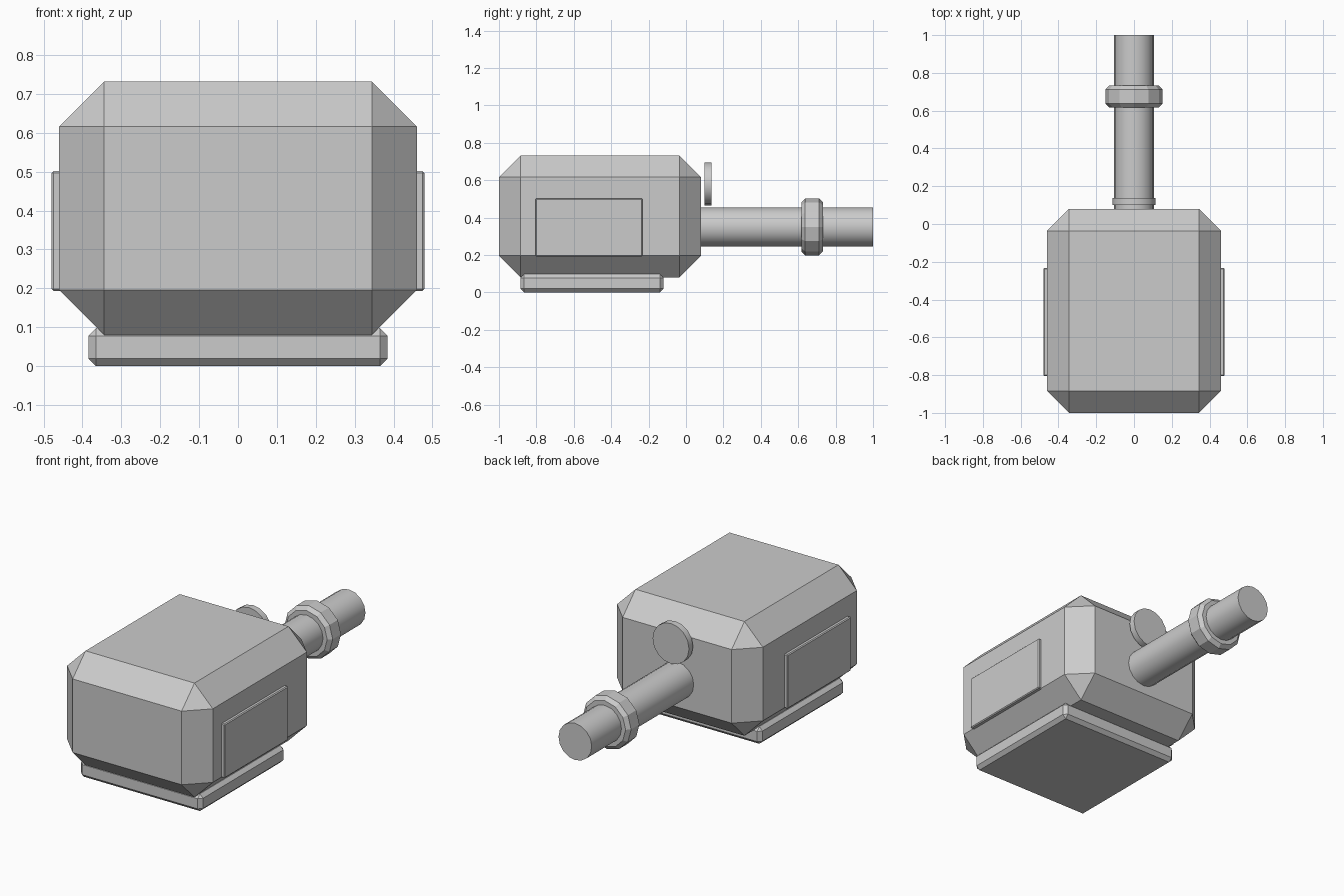
import bpy, bmesh, math
from mathutils import Matrix

if "Cube" in bpy.data.objects:
    bpy.data.objects.remove(bpy.data.objects["Cube"])

grey = bpy.data.materials.new("plain_grey")
grey.diffuse_color = (0.6, 0.6, 0.6, 1)
grey.use_nodes = True
grey.node_tree.nodes["Principled BSDF"].inputs["Base Color"].default_value = grey.diffuse_color


def finish(name, bm, bevel=0.0, bevel_angle=40):
    """Chamfer the sharp edges, then turn the mesh into a named object."""
    if bevel:
        sharp = [e for e in bm.edges
                 if e.calc_face_angle(0) > math.radians(bevel_angle)]
        bmesh.ops.bevel(bm, geom=sharp, offset=bevel, segments=1,
                        affect='EDGES', profile=0.5)
    bmesh.ops.recalc_face_normals(bm, faces=bm.faces)
    mesh = bpy.data.meshes.new(name)
    bm.to_mesh(mesh)
    bm.free()
    mesh.materials.append(grey)
    obj = bpy.data.objects.new(name, mesh)
    bpy.context.collection.objects.link(obj)
    return obj


def box(name, lo, hi, bevel):
    bm = bmesh.new()
    bmesh.ops.create_cube(bm, size=1)
    for v in bm.verts:
        v.co = [(a + b) / 2 + c * (b - a) for a, b, c in zip(lo, hi, v.co)]
    return finish(name, bm, bevel)


def rod(name, radius, y0, y1, z, sides, bevel=0.0, smooth=False):
    """Cylinder lying along y."""
    bm = bmesh.new()
    bmesh.ops.create_cone(
        bm, cap_ends=True, segments=sides, radius1=radius, radius2=radius,
        depth=y1 - y0,
        matrix=Matrix.Translation((0, (y0 + y1) / 2, z))
        @ Matrix.Rotation(math.pi / 2, 4, 'X'))
    obj = finish(name, bm, bevel)
    if smooth:
        bpy.ops.object.select_all(action='DESELECT')
        obj.select_set(True)
        bpy.context.view_layer.objects.active = obj
        bpy.ops.object.shade_smooth_by_angle(angle=math.radians(28))
    return obj


# Chamfered main housing on its base plate
box("housing", (-0.46, -1.0, 0.08), (0.46, 0.08, 0.732), 0.116)
box("base_plate", (-0.385, -0.885, 0.0), (0.385, -0.12, 0.098), 0.02)

# Thin side panels
for side, name in ((-1, "left_panel"), (1, "right_panel")):
    xs = sorted((side * 0.44, side * 0.479))
    box(name, (xs[0], -0.805, 0.193), (xs[1], -0.232, 0.502), 0.005)

# Barrel with collar, and the round disc above it
rod("barrel", 0.105, 0.04, 1.0, 0.35, 16, smooth=True)
rod("barrel_collar", 0.152, 0.617, 0.732, 0.35, 12, bevel=0.02)
rod("rear_disc", 0.115, 0.10, 0.137, 0.58, 16, smooth=True)
